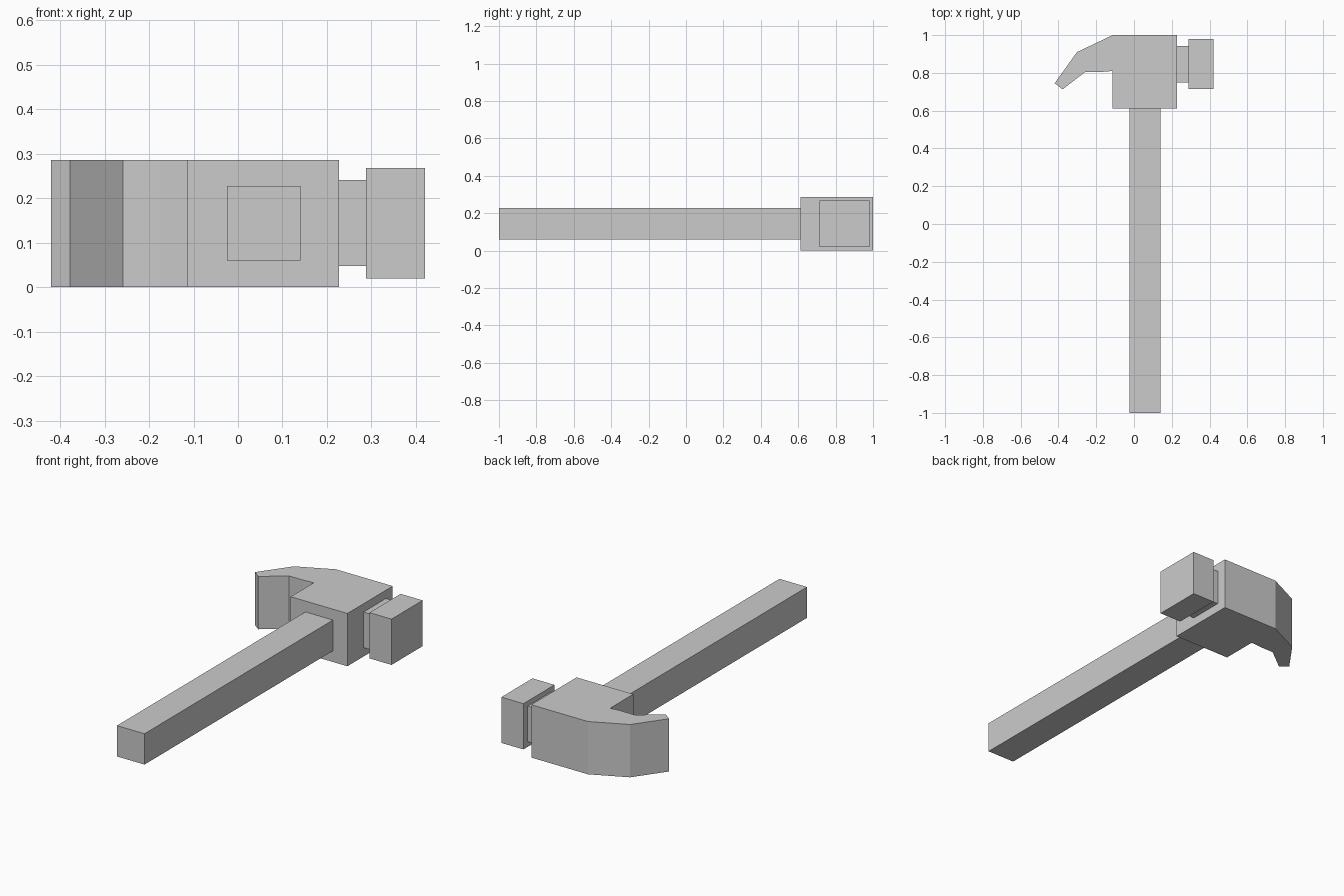
import bpy
import bmesh

cube = bpy.data.objects.get("Cube")
if cube:
    bpy.data.objects.remove(cube, do_unlink=True)

# Single plain grey
grey = bpy.data.materials.new("plain_grey")
grey.use_nodes = True
colour = (0.6, 0.6, 0.6, 1)
grey.diffuse_color = colour
grey.node_tree.nodes["Principled BSDF"].inputs["Base Color"].default_value = colour


def prism(name, outline, z0, z1):
    """Extrude a flat x/y outline from z0 up to z1."""
    bm = bmesh.new()
    face = bm.faces.new([bm.verts.new((x, y, z0)) for x, y in outline])
    result = bmesh.ops.extrude_face_region(bm, geom=[face])
    top = [v for v in result["geom"] if isinstance(v, bmesh.types.BMVert)]
    bmesh.ops.translate(bm, verts=top, vec=(0, 0, z1 - z0))
    bmesh.ops.recalc_face_normals(bm, faces=bm.faces)
    mesh = bpy.data.meshes.new(name)
    bm.to_mesh(mesh)
    bm.free()
    mesh.materials.append(grey)
    obj = bpy.data.objects.new(name, mesh)
    bpy.context.collection.objects.link(obj)
    return obj


def box(name, x0, x1, y0, y1, z0, z1):
    return prism(name, [(x0, y0), (x1, y0), (x1, y1), (x0, y1)], z0, z1)


# Head block with the bent claw
prism("head_and_claw", [
    (0.227, 0.612), (0.227, 1.0), (-0.113, 1.0), (-0.302, 0.91),
    (-0.42, 0.745), (-0.378, 0.713), (-0.258, 0.805), (-0.175, 0.805),
    (-0.113, 0.81), (-0.113, 0.612)], 0, 0.286)

# Neck and striking face
box("neck", 0.227, 0.288, 0.75, 0.943, 0.048, 0.241)
box("striking_face", 0.288, 0.42, 0.714, 0.98, 0.02, 0.268)

# Handle
box("handle", -0.025, 0.14, -1.0, 0.612, 0.06, 0.227)
